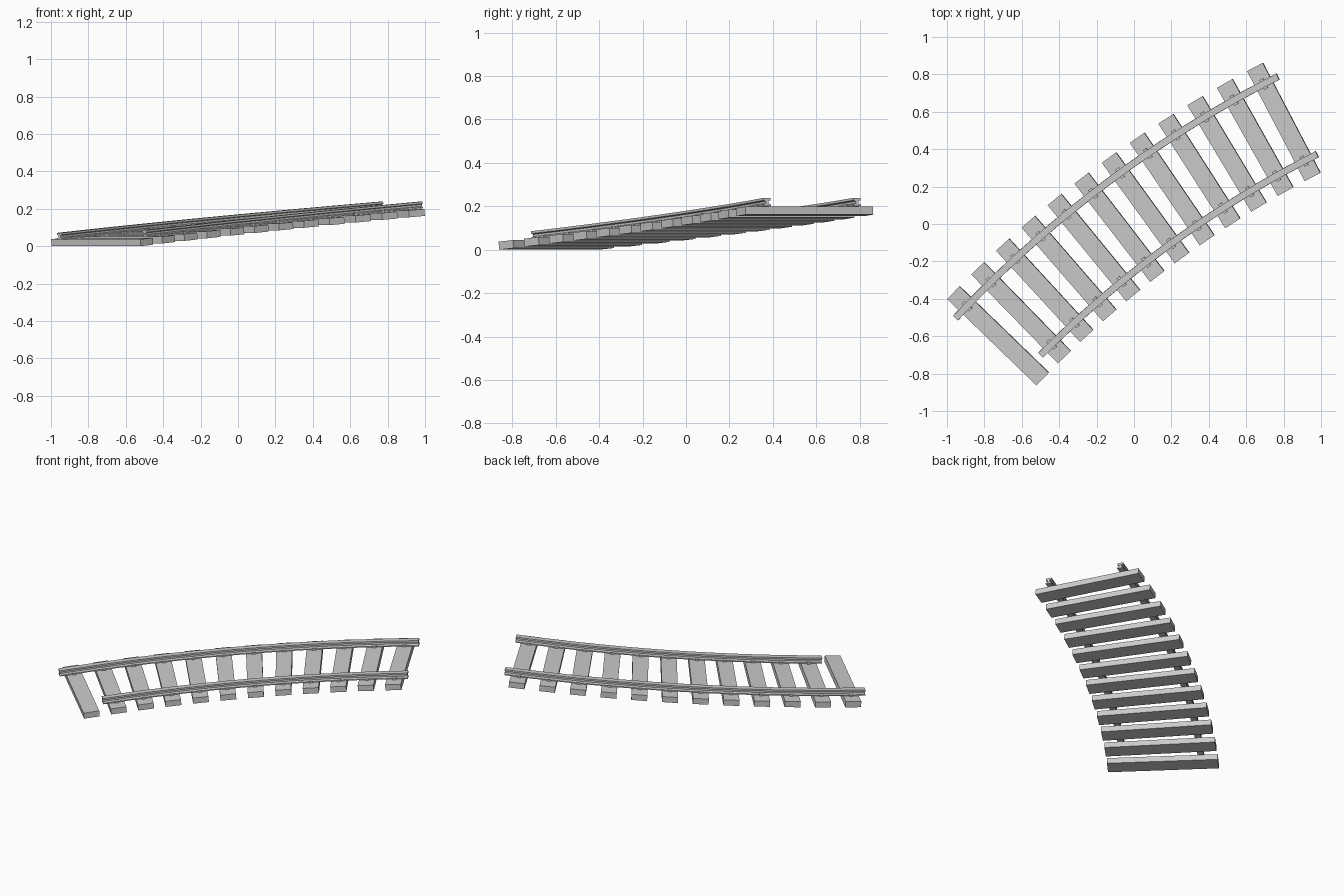
import bpy, bmesh, math
from mathutils import Matrix, Vector

if "Cube" in bpy.data.objects:
    bpy.data.objects.remove(bpy.data.objects["Cube"])

CENTRE = (3.586, -4.769)          # centre of the curve
R = 6.0                           # radius of the track centre line
T0, T1 = 135.95, 117.65           # angles of first and last tie
N = 12
STEP = (T0 - T1) / (N - 1)
Z0, RISE = 0.0225, 0.154          # height of first tie and total climb
PITCH = math.atan(RISE / (R * math.radians(T0 - T1)))
TIE_L, TIE_W, TIE_H = 0.664, 0.095, 0.037


def frame(t, radius):
    """Local axes on the climbing curve: x along, y outward, z up. t counts ties."""
    a = math.radians(T0 - t * STEP)
    out = Vector((math.cos(a), math.sin(a), 0))
    fwd = Vector((math.sin(a) * math.cos(PITCH), -math.cos(a) * math.cos(PITCH), math.sin(PITCH)))
    up = fwd.cross(out)
    pos = Vector((CENTRE[0], CENTRE[1], Z0 + RISE * t / (N - 1))) + out * radius
    m = Matrix((fwd, out, up)).transposed().to_4x4()
    m.translation = pos
    return m


def finish(bm, name):
    bmesh.ops.recalc_face_normals(bm, faces=bm.faces)
    me = bpy.data.meshes.new(name)
    bm.to_mesh(me)
    bm.free()
    ob = bpy.data.objects.new(name, me)
    bpy.context.collection.objects.link(ob)
    return ob


def box(name, m, size, offset=(0, 0, 0)):
    bm = bmesh.new()
    bmesh.ops.create_cube(bm, size=1, matrix=m @ Matrix.Translation(offset) @ Matrix.Diagonal((*size, 1)))
    return finish(bm, name)


# Half of the I-shaped rail section, mirrored to the full outline
HALF = [(0.019, 0), (0.019, 0.007), (0.007, 0.012), (0.007, 0.022), (0.018, 0.026), (0.018, 0.037)]
PROFILE = HALF + [(-y, z) for y, z in reversed(HALF)]


def rail(name, radius, start, end, segments):
    bm = bmesh.new()
    rings = []
    for i in range(segments + 1):
        m = frame(start + (end - start) * i / segments, radius)
        rings.append([bm.verts.new(m @ Vector((0, y, z + TIE_H / 2))) for y, z in PROFILE])
    n = len(PROFILE)
    for a, b in zip(rings, rings[1:]):
        for j in range(n):
            k = (j + 1) % n
            bm.faces.new((a[j], a[k], b[k], b[j]))
    bm.faces.new(rings[0])
    bm.faces.new(rings[-1])
    return finish(bm, name)


# Ties
for i in range(N):
    box(f"tie_{i + 1}", frame(i, R), (TIE_W, TIE_L, TIE_H))

# Rails; the inner one begins a tie later
rails = {"outer": (6.23, 0), "inner": (5.765, 1)}
for side, (radius, first) in rails.items():
    rail(f"{side}_rail", radius, first - 0.48, N - 1 + 0.48, 2 * (N - first))
    # Clips holding the rail foot on both sides
    for i in range(first, N):
        for s, label in ((1, "left"), (-1, "right")):
            box(f"{side}_{label}_clip_{i + 1}", frame(i, radius), (0.022, 0.018, 0.012),
                (0, s * 0.02, TIE_H / 2 + 0.006))
